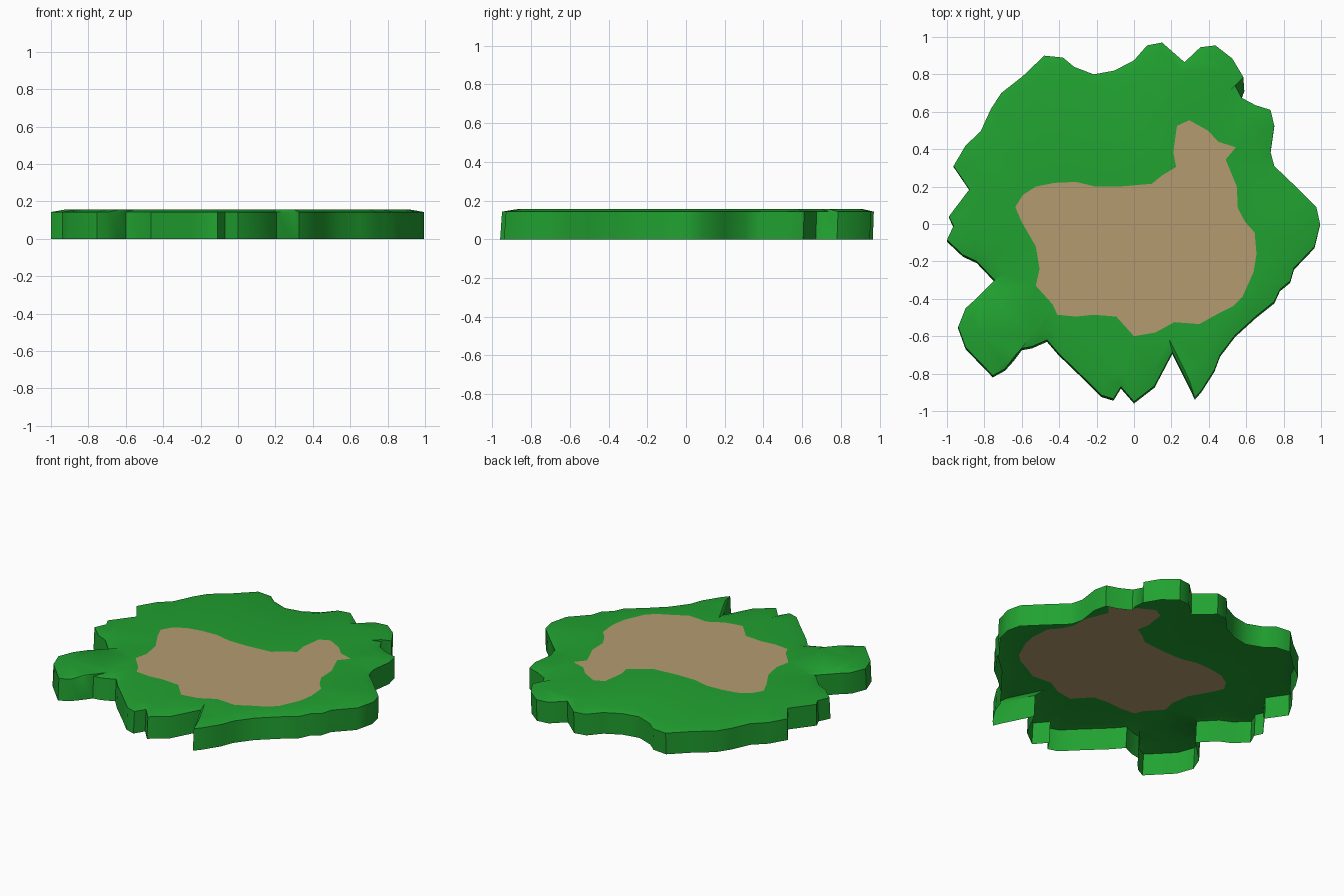
import bpy, bmesh
from math import radians

if "Cube" in bpy.data.objects:
    bpy.data.objects.remove(bpy.data.objects["Cube"])

# Plan outlines, clockwise seen from above
OUTLINE = [
    (-.48, .90), (-.38, .89), (-.32, .84), (-.215, .80), (-.105, .82), (0, .875),
    (.07, .955), (.15, .97), (.27, .865), (.355, .945), (.435, .955), (.525, .885),
    (.585, .785), (.54, .74), (.575, .675), (.65, .635), (.73, .61), (.75, .525),
    (.73, .385), (.75, .31), (.865, .20), (.975, .09), (.995, 0), (.965, -.125),
    (.855, -.24), (.835, -.31), (.78, -.355), (.75, -.42), (.65, -.50), (.54, -.60),
    (.46, -.705), (.43, -.785), (.36, -.895), (.325, -.935), (.30, -.88), (.205, -.69),
    (.11, -.87), (0, -.955), (-.07, -.875), (-.11, -.94), (-.175, -.92), (-.26, -.835),
    (-.405, -.695), (-.465, -.625), (-.545, -.66), (-.60, -.67), (-.645, -.73),
    (-.69, -.78), (-.755, -.815), (-.90, -.665), (-.94, -.555), (-.90, -.455),
    (-.85, -.41), (-.745, -.305), (-.84, -.205), (-.915, -.17), (-1, -.09),
    (-.965, -.015), (-.99, .04), (-.88, .185), (-.965, .31), (-.90, .42),
    (-.82, .495), (-.765, .615), (-.71, .70), (-.595, .79)]
PATCH = [
    (.295, .555), (.395, .50), (.45, .44), (.545, .41), (.49, .345), (.55, .20),
    (.555, .085), (.595, .01), (.645, -.045), (.655, -.16), (.64, -.255), (.58, -.39),
    (.53, -.44), (.44, -.485), (.35, -.535), (.215, -.525), (.115, -.58), (0, -.60),
    (-.095, -.495), (-.215, -.485), (-.31, -.495), (-.41, -.485), (-.435, -.43),
    (-.525, -.33), (-.505, -.24), (-.525, -.12), (-.60, .01), (-.635, .09),
    (-.595, .155), (-.525, .20), (-.425, .22), (-.31, .225), (-.205, .20), (-.08, .20),
    (.095, .215), (.15, .26), (.225, .305), (.21, .385), (.23, .525)]
EDGE_Z, TOP_Z = .143, .157


def ring(bm, pts, z):
    return [bm.verts.new((x, y, z)) for x, y in pts]


def bridge(bm, a, b):
    for i in range(len(a)):
        j = (i + 1) % len(a)
        bm.faces.new((a[i], b[i], b[j], a[j]))


def loop_edges(bm, loop):
    edges = []
    for a, b in zip(loop, loop[1:] + loop[:1]):
        edges.append(bm.edges.get((a, b)) or bm.edges.new((a, b)))
    return edges


def fill(bm, *loops):
    edges = [e for loop in loops for e in loop_edges(bm, loop)]
    bmesh.ops.triangle_fill(bm, use_beauty=True, edges=edges)
    for f in bm.faces:
        f.normal_update()
        if f.normal.z < -.5:
            f.normal_flip()


def finish(bm, name, color):
    mesh = bpy.data.meshes.new(name)
    bm.to_mesh(mesh)
    bm.free()
    obj = bpy.data.objects.new(name, mesh)
    bpy.context.collection.objects.link(obj)
    mat = bpy.data.materials.new(name)
    mat.diffuse_color = color
    mat.use_nodes = True
    mat.node_tree.nodes["Principled BSDF"].inputs["Base Color"].default_value = mat.diffuse_color
    mesh.materials.append(mat)
    bpy.ops.object.select_all(action='DESELECT')
    obj.select_set(True)
    bpy.context.view_layer.objects.active = obj
    bpy.ops.object.shade_smooth_by_angle(angle=radians(40))


# Grass slab: open-bottomed wall, softened rim, top with a hole for the dirt
bm = bmesh.new()
base_pts = [(x, y - .005) for x, y in OUTLINE]
base_pts[13] = (.59, .71)   # wall slants outward at this notch
rim_pts = [(x, y + .005 if y < 0 else y) for x, y in OUTLINE]
inner_pts = [(x * .92, .2 + (y - .2) * .92) for x, y in OUTLINE]
base, rim, inner = ring(bm, base_pts, 0), ring(bm, rim_pts, EDGE_Z), ring(bm, inner_pts, TOP_Z)
bridge(bm, base, rim)
bridge(bm, rim, inner)
fill(bm, inner, ring(bm, PATCH, TOP_Z))
finish(bm, "grass", (.015, .36, .03, 1))

# Dirt patch, flush with the grass
bm = bmesh.new()
fill(bm, ring(bm, PATCH, TOP_Z))
finish(bm, "dirt_patch", (.46, .33, .16, 1))
